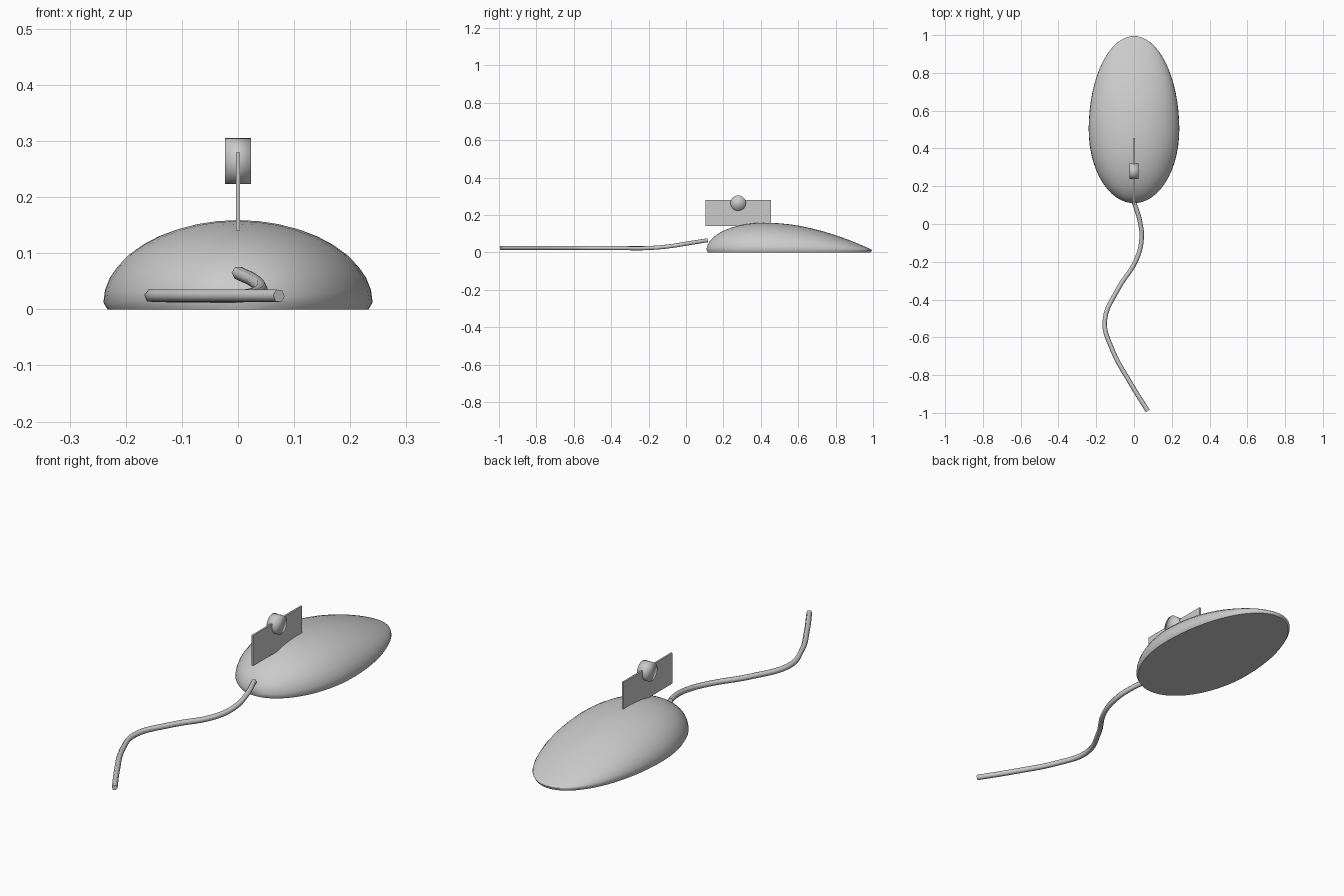
import bpy, bmesh, math

cube = bpy.data.objects.get("Cube")
if cube:
    bpy.data.objects.remove(cube)

grey = bpy.data.materials.new("light grey plastic")
grey.use_nodes = True
grey.diffuse_color = (0.6, 0.6, 0.6, 1)
grey.node_tree.nodes["Principled BSDF"].inputs["Base Color"].default_value = (0.6, 0.6, 0.6, 1)


def finish(name, bm):
    mesh = bpy.data.meshes.new(name)
    bmesh.ops.recalc_face_normals(bm, faces=bm.faces)
    bm.to_mesh(mesh)
    bm.free()
    mesh.materials.append(grey)
    obj = bpy.data.objects.new(name, mesh)
    bpy.context.collection.objects.link(obj)
    return obj


def smooth(obj, angle):
    bpy.ops.object.select_all(action='DESELECT')
    obj.select_set(True)
    bpy.context.view_layer.objects.active = obj
    bpy.ops.object.shade_smooth_by_angle(angle=math.radians(angle))


# Body: half-ellipse sections lofted from the blunt front to the tapering back
FRONT, BACK, PEAK, WIDEST = 0.11, 0.995, 0.42, 0.5
RIM = 0.012
STATIONS, ARC = 28, 20


def half_width(y):
    reach = WIDEST - FRONT if y < WIDEST else BACK - WIDEST
    return 0.24 * math.sqrt(max(0, 1 - ((y - WIDEST) / reach) ** 2))


def dome_height(y):
    if y < PEAK:
        return 0.147 * math.sqrt(max(0, 1 - ((PEAK - y) / (PEAK - FRONT)) ** 2))
    return 0.147 * max(0, math.cos((y - PEAK) / (BACK - PEAK) * math.pi / 2)) ** 0.9


bm = bmesh.new()
rings = []
for i in range(STATIONS + 1):
    t = math.pi * (0.02 + 0.96 * i / STATIONS)
    y = (FRONT + BACK) / 2 - (BACK - FRONT) / 2 * math.cos(t)
    w, h = half_width(y), dome_height(y)
    y_base = WIDEST + (y - WIDEST) * 0.985
    ring = [bm.verts.new((0.97 * w, y_base, 0))]
    for j in range(ARC + 1):
        a = math.pi * j / ARC
        ring.append(bm.verts.new((w * math.cos(a), y, RIM + h * math.sin(a))))
    ring.append(bm.verts.new((-0.97 * w, y_base, 0)))
    rings.append(ring)
for r, s in zip(rings, rings[1:]):
    for j in range(len(r)):
        k = (j + 1) % len(r)
        bm.faces.new((r[j], r[k], s[k], s[j]))
bm.faces.new(rings[0])
bm.faces.new(rings[-1])
smooth(finish("mouse_body", bm), 50)

# Upright plate along the centre line
bm = bmesh.new()
bmesh.ops.create_cube(bm, size=1)
bmesh.ops.scale(bm, vec=(0.008, 0.352, 0.139), verts=bm.verts)
bmesh.ops.translate(bm, vec=(0, 0.279, 0.21), verts=bm.verts)
finish("centre_plate", bm)

# Scroll wheel, softly shaded all over
bm = bmesh.new()
bmesh.ops.create_cone(bm, cap_ends=True, segments=32, radius1=0.041, radius2=0.041, depth=0.046)
for v in bm.verts:
    v.co = (v.co.z, v.co.y + 0.279, v.co.x + 0.264)
for f in bm.faces:
    f.smooth = True
finish("scroll_wheel", bm)

# Cable: a six-sided tube along a wavy path
path = [(0, 0.115, 0.065), (0.03, 0.02, 0.05), (0.04, -0.08, 0.034), (0.012, -0.19, 0.024),
        (-0.085, -0.345, 0.023), (-0.155, -0.515, 0.024), (-0.115, -0.665, 0.024),
        (-0.02, -0.84, 0.024), (0.073, -0.99, 0.024)]
curve = bpy.data.curves.new("cable", 'CURVE')
curve.dimensions = '3D'
curve.bevel_depth = 0.012
curve.bevel_resolution = 1
curve.resolution_u = 5
curve.use_fill_caps = True
spline = curve.splines.new('BEZIER')
spline.bezier_points.add(len(path) - 1)
for point, co in zip(spline.bezier_points, path):
    point.co = co
    point.handle_left_type = point.handle_right_type = 'AUTO'
curve.materials.append(grey)
cable = bpy.data.objects.new("cable", curve)
bpy.context.collection.objects.link(cable)
bpy.ops.object.select_all(action='DESELECT')
cable.select_set(True)
bpy.context.view_layer.objects.active = cable
bpy.ops.object.convert(target='MESH')
smooth(bpy.context.object, 65)
